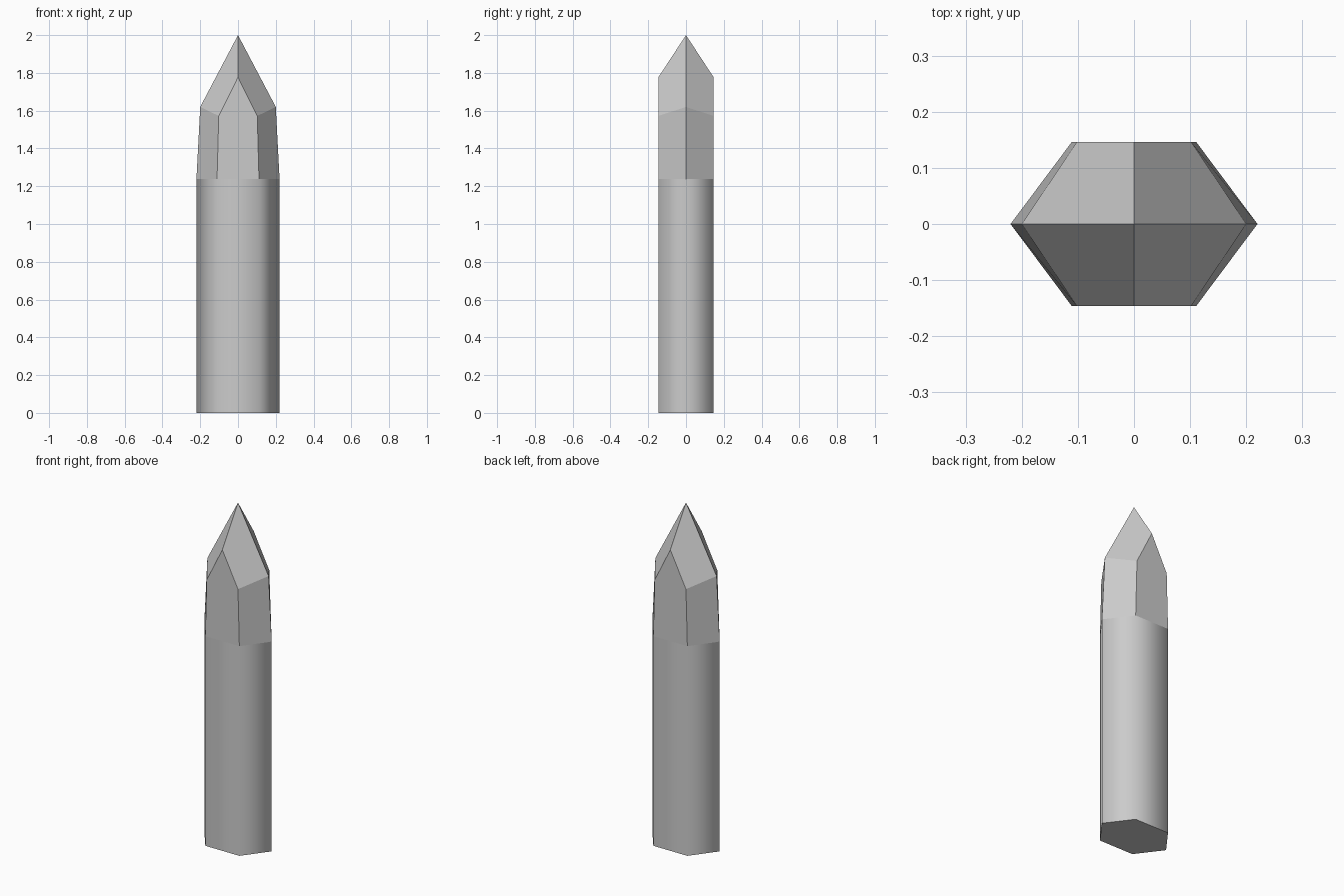
import bpy
import bmesh

if "Cube" in bpy.data.objects:
    bpy.data.objects.remove(bpy.data.objects["Cube"])

APEX_Z, RIDGE_Z = 2.0, 1.777
HALF_DEPTH = 0.146

bm = bmesh.new()


def hex_ring(side_x, corner_x, side_z, corner_z):
    """Flattened hexagon, counter-clockwise from +x."""
    d = HALF_DEPTH
    points = [(side_x, 0, side_z), (corner_x, d, corner_z), (-corner_x, d, corner_z),
              (-side_x, 0, side_z), (-corner_x, -d, corner_z), (corner_x, -d, corner_z)]
    return [bm.verts.new(p) for p in points]


bottom = hex_ring(0.22, 0.111, 0, 0)
shoulder = hex_ring(0.22, 0.111, 1.238, 1.238)
crown = hex_ring(0.20, 0.102, 1.62, 1.572)
apex = bm.verts.new((0, 0, APEX_Z))
back_peak = bm.verts.new((0, HALF_DEPTH, RIDGE_Z))
front_peak = bm.verts.new((0, -HALF_DEPTH, RIDGE_Z))

# Base cap
bm.faces.new(bottom[::-1])

# Smooth shaft and faceted crown walls (front and back walls rise to a peak)
peaks = {1: back_peak, 4: front_peak}
for i in range(6):
    j = (i + 1) % 6
    shaft = bm.faces.new((bottom[i], bottom[j], shoulder[j], shoulder[i]))
    shaft.smooth = True
    wall = [shoulder[i], shoulder[j], crown[j]]
    if i in peaks:
        wall.append(peaks[i])
    bm.faces.new(wall + [crown[i]])

# Four facets of the tip
bm.faces.new((apex, crown[0], crown[1], back_peak))
bm.faces.new((apex, back_peak, crown[2], crown[3]))
bm.faces.new((apex, crown[3], crown[4], front_peak))
bm.faces.new((apex, front_peak, crown[5], crown[0]))

# Crisp edges around the base and between shaft and crown
for ring in (bottom, shoulder):
    for i in range(6):
        bm.edges.get((ring[i], ring[(i + 1) % 6])).smooth = False

bmesh.ops.recalc_face_normals(bm, faces=bm.faces)
mesh = bpy.data.meshes.new("pointed_post")
bm.to_mesh(mesh)
bm.free()
bpy.context.collection.objects.link(bpy.data.objects.new("pointed_post", mesh))
